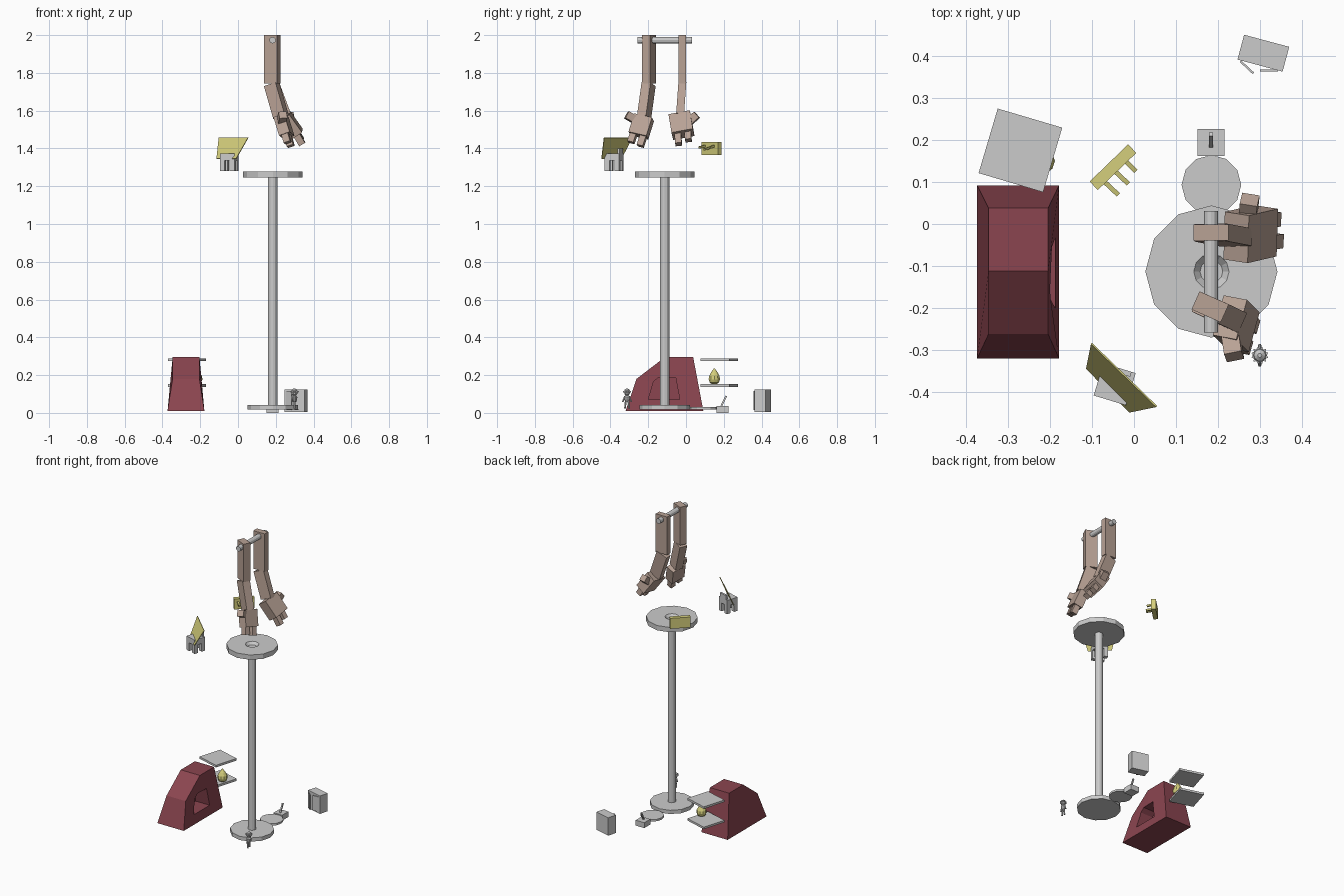
import bpy, bmesh
from math import radians, cos, sin, pi
from mathutils import Vector, Matrix

if "Cube" in bpy.data.objects:
    bpy.data.objects.remove(bpy.data.objects["Cube"])


def material(name, rgb):
    m = bpy.data.materials.new(name)
    m.diffuse_color = (*rgb, 1)
    m.use_nodes = True
    m.node_tree.nodes["Principled BSDF"].inputs["Base Color"].default_value = m.diffuse_color
    return m


SKIN = material("tan", (0.48, 0.36, 0.30))
RED = material("dark_red", (0.26, 0.06, 0.08))
OLIVE = material("olive", (0.66, 0.62, 0.20))


def mesh(name, verts, faces, mat=None):
    me = bpy.data.meshes.new(name)
    me.from_pydata([tuple(v) for v in verts], [], faces)
    bm = bmesh.new()
    bm.from_mesh(me)
    bmesh.ops.recalc_face_normals(bm, faces=bm.faces)
    bm.to_mesh(me)
    bm.free()
    ob = bpy.data.objects.new(name, me)
    bpy.context.collection.objects.link(ob)
    if mat:
        me.materials.append(mat)
    return ob


def loft(name, rings, mat=None):
    """Skin equal-length rings of points and cap both ends."""
    n = len(rings[0])
    faces = [(r * n + i, r * n + (i + 1) % n, (r + 1) * n + (i + 1) % n, (r + 1) * n + i)
             for r in range(len(rings) - 1) for i in range(n)]
    faces += [tuple(range(n)), tuple(range((len(rings) - 1) * n, len(rings) * n))]
    return mesh(name, [p for ring in rings for p in ring], faces, mat)


def lathe(name, x, y, profile, n=12, mat=None):
    return loft(name, [[(x + r * cos(2 * pi * i / n), y + r * sin(2 * pi * i / n), z)
                        for i in range(n)] for r, z in profile], mat)


def link(name, p, q, w, t, side, mat=None, sides=4):
    """Bar from p to q, width w along the side direction, thickness t."""
    p, q, s = Vector(p), Vector(q), Vector(side)
    d = (q - p).normalized()
    s = (s - d * s.dot(d)).normalized()
    u = d.cross(s)
    if sides == 4:
        offs = [s * w / 2 * a + u * t / 2 * b for a, b in ((-1, -1), (1, -1), (1, 1), (-1, 1))]
    else:
        offs = [s * w / 2 * cos(2 * pi * i / sides) + u * t / 2 * sin(2 * pi * i / sides)
                for i in range(sides)]
    return loft(name, [[p + o for o in offs], [q + o for o in offs]], mat)


def box(name, x, y, z0, z1, w, d, angle=0, mat=None):
    a = radians(angle)
    return link(name, (x, y, z0), (x, y, z1), w, d, (cos(a), sin(a), 0), mat)


# Stand: base, pole and tray with a dished hub
CX, CY = 0.184, -0.113
lathe("stand_base", CX, CY, [(0.134, 0.018), (0.134, 0.043)])
lathe("stand_pole", CX, CY, [(0.025, 0.03), (0.025, 1.262)])
lathe("stand_tray", CX, CY, [(0.157, 1.247), (0.157, 1.279), (0.042, 1.279), (0.027, 1.262)])

# Hanging rod
link("hanging_rod", (0.183, -0.258, 1.973), (0.183, 0.031, 1.973), 0.034, 0.034, (1, 0, 0), sides=12)


# Arms
def arm(tag, shoulder, swing, width, thick, elbow, wrist, knuckle, palm_side, palm_w, palm_t,
        thumb_a, thumb_b, finger_dir):
    a = radians(swing)
    side = (cos(a), sin(a), 0)
    x, y = shoulder
    box(tag + "_upper_arm", x, y, 1.745, 2.0, width, thick, swing, SKIN)
    link(tag + "_forearm", elbow, wrist, width * 0.92, thick * 1.1, side, SKIN)
    link(tag + "_palm", wrist, knuckle, palm_w, palm_t, palm_side, SKIN)
    k, s = Vector(knuckle), Vector(palm_side).normalized()
    f = Vector(finger_dir).normalized()
    for i, o in enumerate((-0.028, 0.028)):
        base = k + s * o
        link(f"{tag}_finger_{i}", base - f * 0.01, base + f * 0.05, 0.034, 0.036, s, SKIN)
    link(tag + "_thumb", thumb_a, thumb_b, 0.042, 0.04, (1, 0, 0.2), SKIN)


arm("near", (0.181, -0.197), -24, 0.076, 0.047, (0.178, -0.198, 1.74), (0.228, -0.222, 1.565),
    (0.258, -0.252, 1.468), (0.3, 0.9, -0.35), 0.10, 0.06,
    (0.228, -0.25, 1.54), (0.238, -0.315, 1.578), (0.25, -0.3, -0.9))
arm("far", (0.183, -0.02), 0, 0.084, 0.038, (0.18, -0.02, 1.74), (0.243, -0.032, 1.572),
    (0.312, -0.016, 1.475), (-0.1, 0.9, 0.35), 0.115, 0.07,
    (0.27, 0.01, 1.535), (0.275, 0.058, 1.578), (0.5, 0.05, -0.85))

# Red hearth with sloped shoulder and a recessed opening
outer = [(-0.32, 0.01), (-0.262, 0.18), (-0.112, 0.295), (0.038, 0.295), (0.092, 0.01)]
xs = [(-0.373, -0.178)] + [(-0.346, -0.204)] * 3 + [(-0.373, -0.178)]
hearth = loft("hearth", [[(x[k], y, z) for (y, z), x in zip(outer, xs)] for k in (0, 1)], RED)
hole = [(-0.2, 0.07), (-0.172, 0.165), (-0.145, 0.188), (-0.055, 0.188), (-0.033, 0.07)]
cutter = loft("hearth_cutter", [[(x, y, z) for y, z in hole] for x in (-0.29, -0.1)], RED)
mod = hearth.modifiers.new("opening", "BOOLEAN")
mod.object = cutter
mod.solver = "EXACT"
cutter.hide_render = True
cutter.hide_viewport = True

# Two shelves with a drop-shaped egg
for i, z in enumerate((0.138, 0.274)):
    box(f"shelf_{i}", -0.27, 0.175, z, z + 0.014, 0.16, 0.16, -16.5)
lathe("egg", -0.22, 0.15, [(0.012, 0.152), (0.025, 0.16), (0.032, 0.178), (0.029, 0.195),
                           (0.018, 0.215), (0.002, 0.236)], 10, OLIVE)

# Floating peg rack
box("peg_rack", -0.05, 0.135, 1.365, 1.435, 0.127, 0.028, 44, OLIVE)
for i, (bx, by, tx, ty) in enumerate(((-0.07, 0.1, -0.038, 0.07), (-0.045, 0.125, -0.014, 0.096),
                                      (-0.02, 0.15, 0.004, 0.126))):
    z = 1.405 - 0.01 * (i == 1)
    link(f"rack_peg_{i}", (bx, by, z + 0.008), (tx, ty, z), 0.011, 0.011, (0, 0, 1), OLIVE)

# Floating slanted panel with a stool behind it
panel = mesh("slanted_panel", [(-0.101, -0.284, 1.457), (0.054, -0.434, 1.457),
                               (-0.01, -0.447, 1.345), (-0.113, -0.343, 1.345)],
             [(0, 1, 2, 3)], OLIVE)
solid = panel.modifiers.new("thickness", "SOLIDIFY")
solid.thickness = 0.004
solid.offset = 0
sx, sy = -0.046, -0.381
box("stool_seat", sx, sy, 1.335, 1.372, 0.08, 0.08, -17)
rot = Matrix.Rotation(radians(-17), 3, "Z")
for i, (a, b) in enumerate(((-1, -1), (1, -1), (1, 1), (-1, 1))):
    o = rot @ Vector((a * 0.027, b * 0.027, 0))
    box(f"stool_leg_{i}", sx + o.x, sy + o.y, 1.28, 1.336, 0.026, 0.026, -17)
o = rot @ Vector((0, 0.034, 0))
box("stool_back", sx + o.x, sy + o.y, 1.37, 1.4, 0.06, 0.012, -17)

# Cabinet with two open doors
box("cabinet", 0.3075, 0.406, 0.005, 0.125, 0.111, 0.061, -15)
for name, p, q in (("left", (0.253, 0.387), (0.284, 0.358)), ("right", (0.3, 0.365), (0.342, 0.365))):
    link(f"cabinet_door_{name}", (*p, 0.065), (*q, 0.065), 0.1, 0.005, (0, 0, 1))

# Pedal disc and lever box
lathe("pedal_disc", 0.184, 0.093, [(0.071, 0.017), (0.071, 0.03)])
box("lever_box", 0.183, 0.194, 0.0, 0.036, 0.064, 0.064)
link("lever", (0.183, 0.184, 0.03), (0.183, 0.213, 0.09), 0.009, 0.009, (1, 0, 0))

# Small figure with spiky hair, facing sideways
FX, FY = 0.299, -0.312
lathe("figure_torso", FX, FY, [(0.009, 0.058), (0.014, 0.07), (0.015, 0.085), (0.008, 0.093)], 8)
lathe("figure_head", FX, FY, [(0.005, 0.091), (0.014, 0.098), (0.017, 0.11), (0.014, 0.122),
                              (0.005, 0.129)], 10)
star = [(FX + r * cos(pi * i / 12), FY + r * sin(pi * i / 12))
        for i in range(24) for r in [0.021 if i % 2 else 0.016]]
loft("figure_hair", [[(x, y, z) for x, y in star] for z in (0.108, 0.117)])
for i, s in enumerate((-1, 1)):
    link(f"figure_arm_{i}", (FX, FY + s * 0.012, 0.088), (FX, FY + s * 0.023, 0.058),
         0.009, 0.009, (1, 0, 0), sides=6)
    link(f"figure_leg_{i}", (FX, FY + s * 0.007, 0.062), (FX, FY + s * 0.011, 0.024),
         0.012, 0.011, (1, 0, 0), sides=6)
